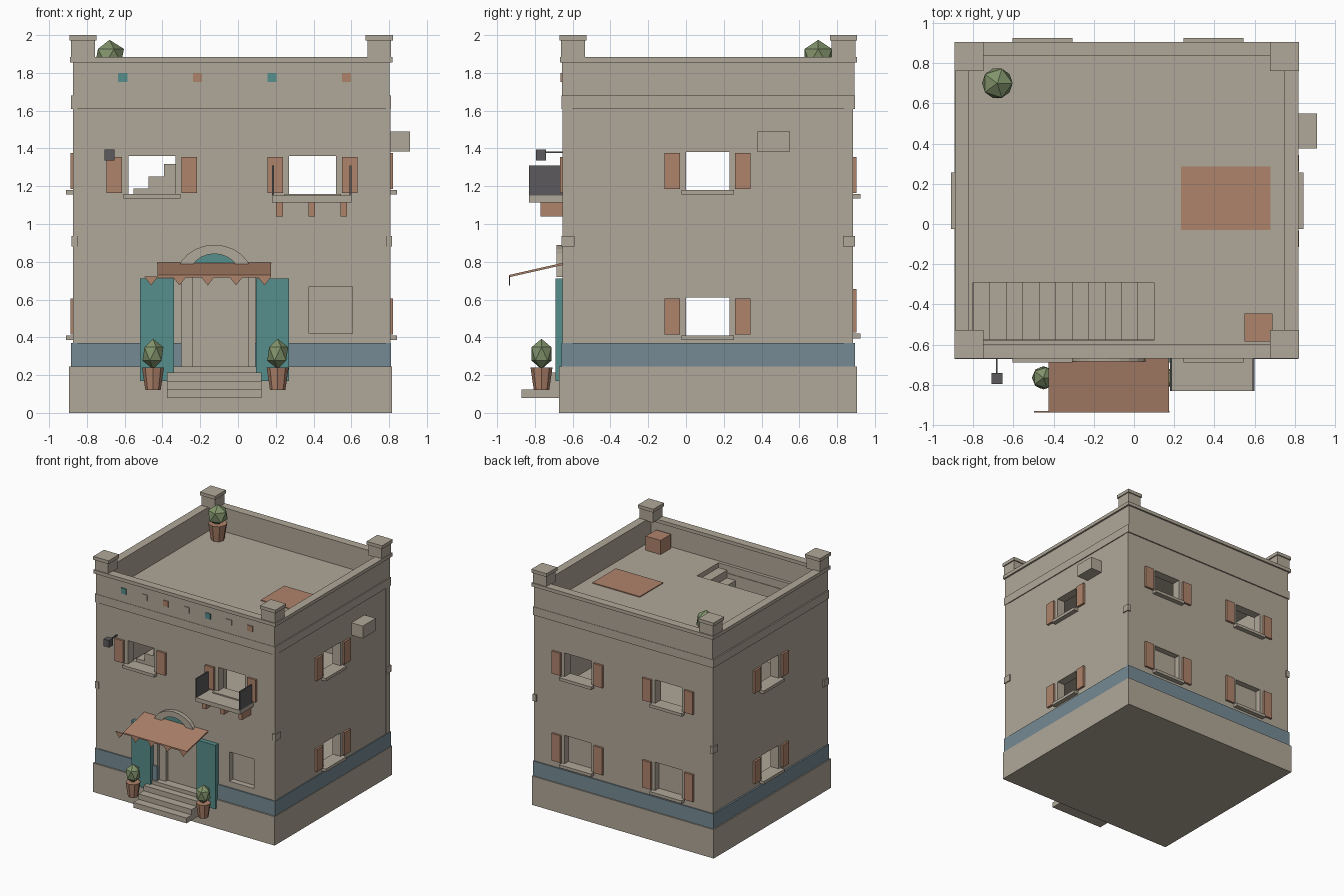
import bpy, bmesh, math
from mathutils import Matrix, Vector

if "Cube" in bpy.data.objects:
    bpy.data.objects.remove(bpy.data.objects["Cube"], do_unlink=True)


def material(name, rgb):
    m = bpy.data.materials.new(name)
    col = [(c / 255 / 12.92 if c < 11 else ((c / 255 + 0.055) / 1.055) ** 2.4) for c in rgb] + [1]
    m.use_nodes = True
    m.diffuse_color = col
    m.node_tree.nodes["Principled BSDF"].inputs["Base Color"].default_value = col
    return m


SAND = material("sand plaster", (176, 167, 152))
CLAY = material("terracotta", (175, 131, 107))
TEAL = material("teal paint", (86, 142, 140))
BLUE = material("blue band", (118, 138, 148))
IRON = material("dark iron", (92, 90, 92))
LEAF = material("leaf green", (130, 148, 108))


def finish(name, bm, mat):
    bmesh.ops.recalc_face_normals(bm, faces=bm.faces)
    me = bpy.data.meshes.new(name)
    bm.to_mesh(me)
    bm.free()
    me.materials.append(mat)
    ob = bpy.data.objects.new(name, me)
    bpy.context.scene.collection.objects.link(ob)
    return ob


def box(name, x, y, z, mat=SAND):
    bm = bmesh.new()
    bmesh.ops.create_cube(bm, size=1)
    lo, hi = Vector((x[0], y[0], z[0])), Vector((x[1], y[1], z[1]))
    for v in bm.verts:
        v.co = (lo + hi) / 2 + v.co * (hi - lo)
    return finish(name, bm, mat)


def ring(name, x, y, z, t, mat=SAND):
    """Rectangular wall loop of thickness t."""
    bm = bmesh.new()
    loops = []
    for d, h in ((0, z[0]), (0, z[1]), (t, z[1]), (t, z[0])):
        loops.append([bm.verts.new((px, py, h)) for px, py in (
            (x[0] + d, y[0] + d), (x[1] - d, y[0] + d), (x[1] - d, y[1] - d), (x[0] + d, y[1] - d))])
    for i in range(4):
        a, b = loops[i], loops[(i + 1) % 4]
        for j in range(4):
            k = (j + 1) % 4
            bm.faces.new((a[j], a[k], b[k], b[j]))
    return finish(name, bm, mat)


def prism(name, pts, y, mat):
    """Extrude an x-z outline between two depths."""
    bm = bmesh.new()
    f = bm.faces.new([bm.verts.new((px, y[0], pz)) for px, pz in pts])
    ext = bmesh.ops.extrude_face_region(bm, geom=[f])["geom"]
    for v in ext:
        if isinstance(v, bmesh.types.BMVert):
            v.co.y = y[1]
    return finish(name, bm, mat)


# Wall planes; the model's own left is +x
WX, WY = (-0.87, 0.803), (-0.65, 0.885)


def on_wall(name, side, u, z, d, mat=SAND):
    """Box on a wall: u runs along it, d is the distance outward."""
    if side == "front":
        return box(name, u, (WY[0] - d[1], WY[0] - d[0]), z, mat)
    if side == "back":
        return box(name, u, (WY[1] + d[0], WY[1] + d[1]), z, mat)
    if side == "left":
        return box(name, (WX[1] + d[0], WX[1] + d[1]), u, z, mat)
    return box(name, (WX[0] - d[1], WX[0] - d[0]), u, z, mat)


def cut(ob, cutters):
    for c in cutters:
        c.hide_render = True
        m = ob.modifiers.new("opening", 'BOOLEAN')
        m.operation, m.solver, m.object = 'DIFFERENCE', 'EXACT', c
    deps = bpy.context.evaluated_depsgraph_get()
    me = bpy.data.meshes.new_from_object(ob.evaluated_get(deps))
    ob.modifiers.clear()
    ob.data = me


# Shell: base, walls, floors, roof
box("base", (-0.894, 0.815), (-0.672, 0.905), (0, 0.245))
walls = ring("walls", WX, WY, (0.24, 1.615), 0.075)
band = ring("painted_band", (-0.884, 0.811), (-0.66, 0.895), (0.245, 0.37), 0.025, BLUE)
box("upper_floor", (-0.8, 0.735), (-0.58, 0.815), (0.88, 0.93))
roof = box("roof_cornice", (-0.884, 0.811), (-0.66, 0.895), (1.61, 1.68))
ring("parapet", (-0.873, 0.803), (-0.657, 0.892), (1.68, 1.856), 0.05)
ring("coping", (-0.89, 0.818), (-0.668, 0.906), (1.856, 1.885), 0.07)

# Windows: side, start, end, bottom, top, shutters, lattice screen
windows = [("front", 0.375, 0.605, 0.42, 0.67, False, True)]
for side in ("front", "back"):
    for u in (-0.58, 0.27):
        windows.append((side, u, u + 0.25, 1.16, 1.36, True, False))
        if side == "back":
            windows.append((side, u, u + 0.25, 0.42, 0.66, True, True))
for side in ("left", "right"):
    for z in (0.41, 1.18):
        windows.append((side, 0.0, 0.23, z, z + 0.2, True, False))

door_cut = on_wall("door_cutter", "front", (-0.30, 0.09), (0.245, 0.72), (-0.2, 0.2))
cutters = [door_cut]
for side, a, b, z0, z1, shutters, screen in windows:
    cutters.append(on_wall("window_cutter", side, (a, b), (z0, z1), (-0.15, 0.1)))
    if shutters:
        on_wall(side + "_sill", side, (a - 0.025, b + 0.025), (z0 - 0.025, z0), (-0.02, 0.04))
        for s in (a - 0.115, b + 0.03):
            on_wall(side + "_shutter", side, (s, s + 0.082), (z0 + 0.005, z1 - 0.005), (0, 0.018), CLAY)
    if screen:
        on_wall(side + "_screen", side, (a - 0.01, b + 0.01), (z0 - 0.01, z1 + 0.01), (-0.065, -0.05))
cut(walls, cutters)
cut(band, [door_cut])
hatch = box("hatch_cutter", (-0.80, 0.10), (-0.58, -0.29), (1.5, 1.8))
cut(roof, [hatch])
for c in cutters + [hatch]:
    bpy.data.objects.remove(c, do_unlink=True)

# Stairs to the roof
n, run, rise = 11, 0.9 / 11, 0.0645
outline = [(0.10, 0.925), (-0.80, 0.925)]
for i in range(n):
    outline += [(-0.8 + i * run, 0.93 + (i + 1) * rise), (-0.8 + (i + 1) * run, 0.93 + (i + 1) * rise)]
prism("stairs", outline, (-0.577, -0.29), SAND)

# Corner pilasters, their mid blocks, and roof corner posts
for side in ("left", "right"):
    for y0, y1 in ((-0.655, -0.60), (0.836, 0.885)):
        on_wall("pilaster", side, (y0, y1), (0.37, 1.61), (-0.02, 0.004))
        on_wall("pilaster_block", side, (y0 - 0.005, y1 + 0.01), (0.88, 0.937), (-0.02, 0.012))
for cx in (-0.82, 0.748):
    for cy in (-0.598, 0.834):
        box("corner_post", (cx - 0.063, cx + 0.063), (cy - 0.063, cy + 0.063), (1.88, 1.975))
        box("corner_cap", (cx - 0.072, cx + 0.072), (cy - 0.072, cy + 0.072), (1.972, 2.0))

# Parapet tiles
for i in range(7):
    x = -0.61 + i * 0.1975
    box("parapet_tile", (x - 0.024, x + 0.024), (-0.664, -0.656), (1.752, 1.8),
        (TEAL, SAND, CLAY, SAND)[i % 4])

# Door, jambs, leaves and steps
on_wall("door_panel", "front", (-0.31, 0.1), (0.24, 0.73), (-0.07, -0.05))
for u in ((-0.30, -0.24), (0.055, 0.09)):
    on_wall("door_jamb", "front", u, (0.245, 0.72), (-0.06, -0.025))
for u in ((-0.52, -0.34), (0.095, 0.27)):
    on_wall("door_leaf", "front", u, (0.17, 0.712), (0, 0.04), TEAL)
for i in range(3):
    z = 0.08 + i * 0.045
    box("door_step", (-0.375, 0.125), (-0.87 + i * 0.07, -0.665), (z, z + 0.045))


# Arch over the door
def arc(rx, rz):
    return [(-0.125 + rx * math.cos(math.pi * i / 12), 0.72 + rz * math.sin(math.pi * i / 12)) for i in range(13)]


prism("arch_surround", arc(0.2, 0.17) + arc(0.135, 0.122)[::-1], (-0.685, -0.645), SAND)
prism("arch_panel", arc(0.137, 0.124), (-0.66, -0.645), TEAL)

# Sloping awning with pointed fringe
awning = box("awning", (-0.425, 0.175), (-0.937, -0.65), (0.783, 0.795), CLAY)
for v in awning.data.vertices:
    if v.co.y < -0.8:
        v.co.z -= 0.065
for i in range(5):
    x = -0.46 + i * 0.15
    prism("awning_point", [(x - 0.037, 0.722), (x + 0.037, 0.722), (x, 0.675)], (-0.937, -0.931), CLAY)

# Balcony
box("balcony_floor", (0.18, 0.60), (-0.83, -0.645), (1.115, 1.15))
for x in (0.18, 0.59):
    box("balcony_side", (x, x + 0.01), (-0.83, -0.655), (1.15, 1.31), IRON)
for x in (0.22, 0.39, 0.56):
    box("balcony_bracket", (x - 0.018, x + 0.018), (-0.77, -0.645), (1.04, 1.115), CLAY)

# Lamp and wall unit
box("lamp", (-0.708, -0.655), (-0.795, -0.742), (1.335, 1.395), IRON)
box("lamp_arm", (-0.686, -0.678), (-0.745, -0.645), (1.375, 1.383), IRON)
on_wall("wall_unit", "left", (0.375, 0.55), (1.385, 1.49), (-0.01, 0.107))

# Roof mat and crate
box("roof_mat", (0.235, 0.68), (-0.03, 0.285), (1.678, 1.687), CLAY)
box("roof_crate", (0.55, 0.69), (-0.585, -0.445), (1.678, 1.80), CLAY)


# Potted shrubs
def potted(x, y, z, pot_r, pot_h, r, rz, top):
    bm = bmesh.new()
    bmesh.ops.create_cone(bm, cap_ends=True, segments=8, radius1=pot_r * 0.7, radius2=pot_r, depth=pot_h,
                          matrix=Matrix.Translation((x, y, z + pot_h / 2)))
    finish("pot", bm, CLAY)
    bm = bmesh.new()
    bmesh.ops.create_icosphere(bm, subdivisions=1, radius=1,
                               matrix=Matrix.Translation((x, y, top - rz)) @ Matrix.Diagonal((r, r, rz, 1)))
    finish("shrub", bm, LEAF)


for x in (-0.45, 0.21):
    potted(x, -0.765, 0.12, 0.058, 0.12, 0.062, 0.08, 0.392)
potted(-0.68, 0.70, 1.678, 0.075, 0.14, 0.085, 0.087, 1.975)
